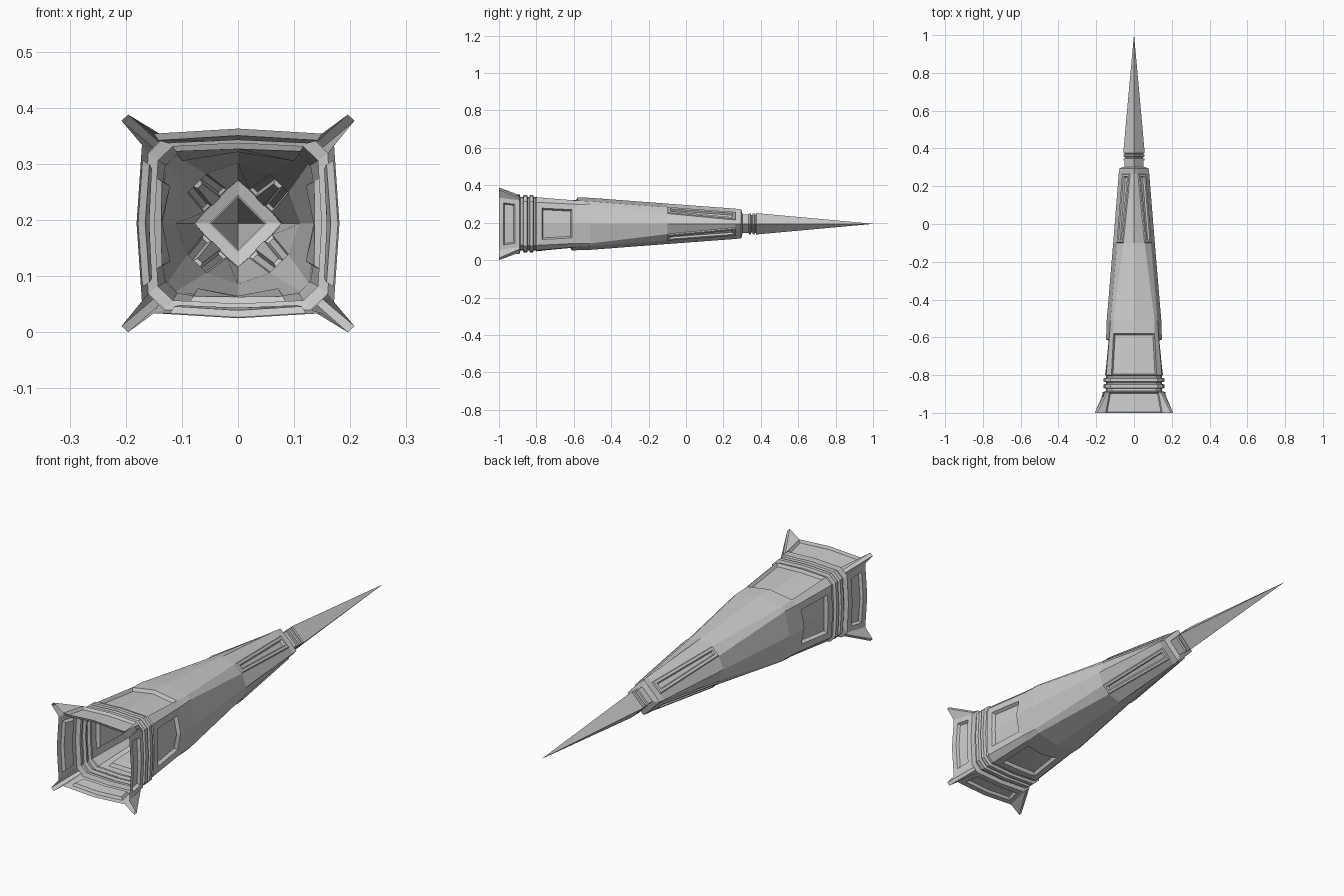
import bpy, bmesh

if "Cube" in bpy.data.objects:
    bpy.data.objects.remove(bpy.data.objects["Cube"])

CZ = 0.194  # height of the long axis


def ring_points(y, side, sx):
    """Repeat one side's (across, out) points on all four sides."""
    pts = []
    for k in range(4):
        for x, z in side:
            for _ in range(k):
                x, z = z, -x
            pts.append((x * sx, y, z + CZ))
    return pts


def side3(a, b, c):
    """Ridge height a, corner points (b, c)."""
    return [(-b, c), (0, a), (b, c)]


def loft(bm, rings):
    """Skin a list of rings; returns faces as bands[row][column]."""
    vs = [[bm.verts.new(p) for p in r] for r in rings]
    bands = []
    for r0, r1 in zip(vs, vs[1:]):
        n = len(r0)
        bands.append([bm.faces.new((r0[i], r0[(i + 1) % n], r1[(i + 1) % n], r1[i]))
                      for i in range(n)])
    return bands


def inset(bm, faces, width, depth):
    bmesh.ops.inset_region(bm, faces=faces, thickness=width, depth=depth,
                           use_even_offset=True, use_boundary=True)


def finish(bm, name):
    me = bpy.data.meshes.new(name)
    bm.to_mesh(me)
    bm.free()
    ob = bpy.data.objects.new(name, me)
    bpy.context.collection.objects.link(ob)
    return ob


# Flared base with four corner spurs and sunken side panels
bm = bmesh.new()
front = [(-0.183, 0.194), (-0.14, 0.16), (0, 0.169), (0.14, 0.16), (0.183, 0.194)]
back = [(-0.135, 0.145), (-0.125, 0.154), (0, 0.160), (0.125, 0.154), (0.135, 0.145)]
bands = loft(bm, [ring_points(-1.0, front, 1.07), ring_points(-0.89, back, 1.04)])
for k in range(4):
    panel = [bands[0][5 * k + 1], bands[0][5 * k + 2]]
    inset(bm, panel, 0.024, 0)
    inset(bm, panel, 0.006, -0.012)
finish(bm, "flared_base")

# Stepped collar: raised bands separated by grooves
bm = bmesh.new()
hi, lo = side3(0.154, 0.119, 0.148), side3(0.143, 0.112, 0.137)
steps = [(-0.89, side3(0.160, 0.125, 0.154)), (-0.885, lo), (-0.872, lo),
         (-0.868, hi), (-0.850, hi), (-0.846, lo), (-0.838, lo),
         (-0.834, hi), (-0.818, hi), (-0.814, lo), (-0.804, lo),
         (-0.80, side3(0.147, 0.115, 0.142))]
loft(bm, [ring_points(y, s, 1.04) for y, s in steps])
finish(bm, "stepped_collar")

# Tapering body: near-square at the collar, diamond at the neck
bm = bmesh.new()
body = [(-0.80, 0.147, 0.115, 0.142, 1.04),
        (-0.58, 0.141, 0.104, 0.124, 1.04),
        (-0.51, 0.139, 0.105, 0.120, 1.04),
        (-0.10, 0.108, 0.055, 0.088, 1.02),
        (0.265, 0.081, 0.020, 0.061, 1.0),
        (0.295, 0.077, 0.022, 0.058, 1.0),
        (0.303, 0.050, 0.014, 0.036, 1.0)]
bands = loft(bm, [ring_points(y, side3(a, b, c), sx) for y, a, b, c, sx in body])
for k in range(4):
    # sunken panel on each side
    panel = [bands[0][3 * k], bands[0][3 * k + 1]]
    inset(bm, panel, 0.030, 0)
    inset(bm, panel, 0.007, -0.014)
    # raised frame with sunken centre on each corner facet
    frame = [bands[3][3 * k + 2]]
    inset(bm, frame, 0.003, 0.006)
    inset(bm, frame, 0.011, 0)
    inset(bm, frame, 0.004, -0.011)
finish(bm, "tapered_body")

# Grooved neck and needle tip, diamond section
bm = bmesh.new()
neck = [(0.303, 0.050), (0.335, 0.050), (0.337, 0.056), (0.346, 0.056), (0.349, 0.047),
        (0.354, 0.047), (0.357, 0.056), (0.366, 0.056), (0.369, 0.049), (0.373, 0.049),
        (0.376, 0.057)]
loft(bm, [ring_points(y, [(0, a)], 1) for y, a in neck])
finish(bm, "grooved_neck")

bm = bmesh.new()
loft(bm, [ring_points(0.376, [(0, 0.057)], 1), ring_points(1.0, [(0, 0.0004)], 1)])
finish(bm, "needle_tip")
